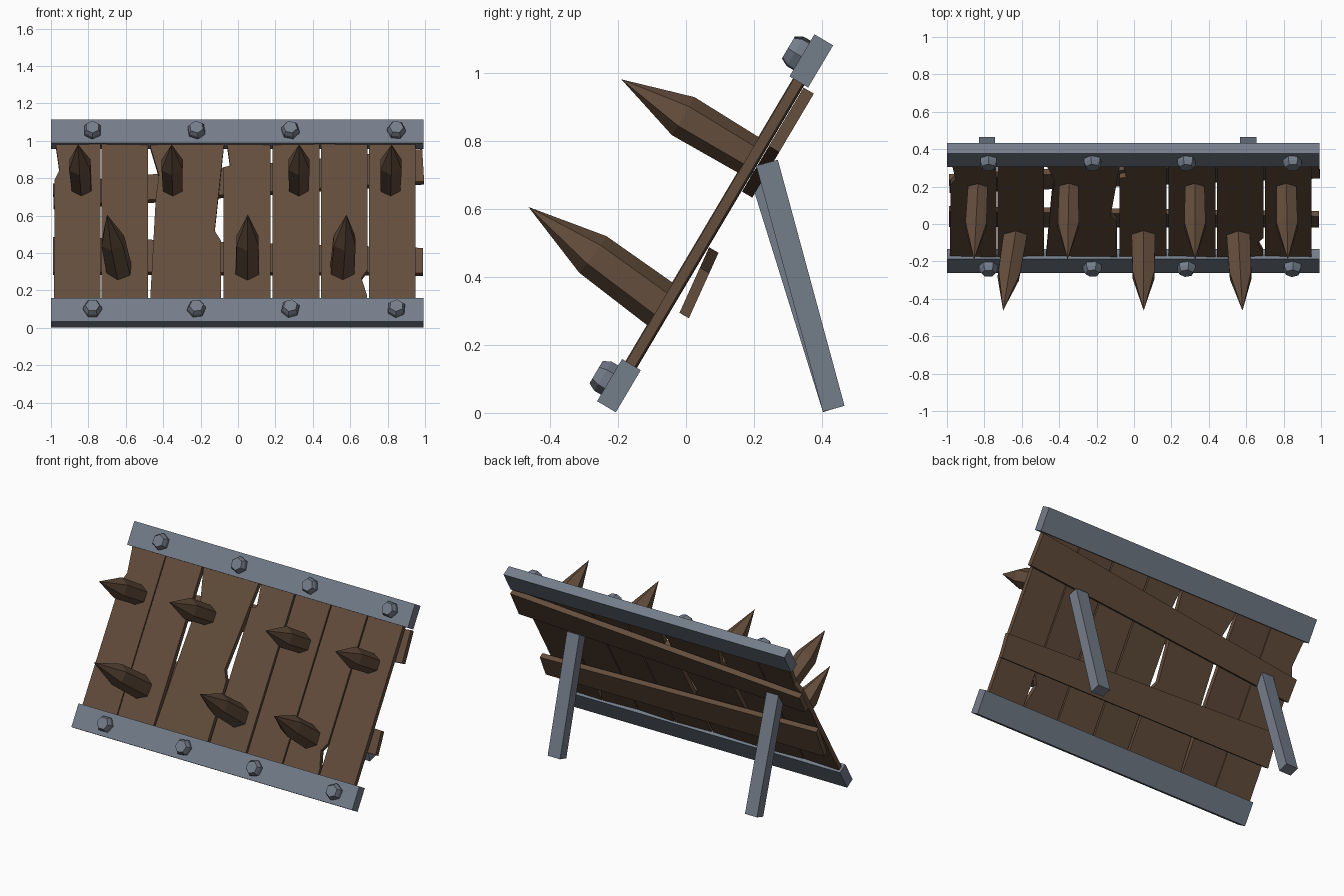
import bpy, bmesh, math
from mathutils import Matrix, Vector

if "Cube" in bpy.data.objects:
    bpy.data.objects.remove(bpy.data.objects["Cube"])


def material(name, rgb):
    m = bpy.data.materials.new(name)
    m.diffuse_color = (*rgb, 1)
    m.use_nodes = True
    m.node_tree.nodes["Principled BSDF"].inputs["Base Color"].default_value = m.diffuse_color
    return m


wood = material("brown wood", (0.125, 0.074, 0.045))
steel = material("grey steel", (0.175, 0.205, 0.255))

# Leaning panel frame: local x = width, y = up the slope, z = out of the front
LEAN = math.atan2(0.954, 0.565)
FRAME = Matrix.Translation((0, -0.197, 0.080)) @ Matrix.Rotation(LEAN, 4, 'X')
RISE = 1.109


def finish(name, bm, mat, matrix=None):
    if matrix is not None:
        bm.transform(matrix)
    bmesh.ops.recalc_face_normals(bm, faces=bm.faces)
    me = bpy.data.meshes.new(name)
    bm.to_mesh(me)
    bm.free()
    me.materials.append(mat)
    ob = bpy.data.objects.new(name, me)
    bpy.context.collection.objects.link(ob)
    return ob


def plate(name, outline, depth, thick, mat, slope_x=0, slope_y=0):
    """Extruded outline lying in the panel, slightly tipped about its centre."""
    cx = sum(p[0] for p in outline) / len(outline)
    cy = sum(p[1] for p in outline) / len(outline)
    bm = bmesh.new()
    rings = []
    for w in (depth - thick / 2, depth + thick / 2):
        rings.append([bm.verts.new((x, y, w + (x - cx) * slope_x + (y - cy) * slope_y))
                      for x, y in outline])
    bm.faces.new(rings[0][::-1])
    bm.faces.new(rings[1])
    n = len(outline)
    for i in range(n):
        j = (i + 1) % n
        bm.faces.new((rings[0][i], rings[0][j], rings[1][j], rings[1][i]))
    return finish(name, bm, mat, FRAME)


def stud(name, base, tip, profile, mat, turn=0):
    """Six-sided solid along base->tip; profile = (fraction, radius) pairs."""
    base, tip = Vector(base), Vector(tip)
    axis = (tip - base).normalized()
    side = axis.cross(Vector((0, 0, 1))).normalized()
    up = side.cross(axis)
    bm = bmesh.new()
    last = None
    for t, r in profile:
        c = base.lerp(tip, t)
        if r == 0:
            apex = bm.verts.new(c)
            for i in range(6):
                bm.faces.new((last[i], last[(i + 1) % 6], apex))
            last = None
            break
        ring = []
        for i in range(6):
            a = math.pi / 3 * i + turn
            ring.append(bm.verts.new(c + up * r * math.cos(a) + side * r * math.sin(a)))
        if last is None:
            bm.faces.new(ring)
        else:
            for i in range(6):
                j = (i + 1) % 6
                bm.faces.new((last[i], last[j], ring[j], ring[i]))
        last = ring
    if last:
        bm.faces.new(last)
    return finish(name, bm, mat)


def box_between(name, a, b, width, thick, mat):
    a, b = Vector(a), Vector(b)
    d = b - a
    bm = bmesh.new()
    bmesh.ops.create_cube(bm, size=1)
    bm.transform(Matrix.Diagonal((width, thick, d.length, 1)))
    rot = Matrix.Rotation(math.atan2(-d.y, d.z), 4, 'X')
    return finish(name, bm, mat, Matrix.Translation((a + b) / 2) @ rot)


# Planks, some with chipped edges
T = RISE - 0.02
planks = [
    [(-0.985, 0.02), (-0.735, 0.02), (-0.735, T), (-0.98, T), (-0.955, 0.88), (-0.98, 0.82)],
    [(-0.73, 0.02), (-0.48, 0.02), (-0.48, T), (-0.73, T)],
    [(-0.472, 0.02), (-0.092, 0.02), (-0.092, 0.44), (-0.125, 0.50), (-0.088, 0.90),
     (-0.07, T), (-0.475, T), (-0.467, 1.02), (-0.423, 0.85), (-0.44, 0.70)],
    [(-0.077, 0.02), (0.175, 0.02), (0.175, T), (-0.065, T), (-0.042, 0.905), (-0.077, 0.895)],
    [(0.185, 0.02), (0.437, 0.02), (0.437, T), (0.185, T)],
    [(0.445, 0.02), (0.69, 0.02), (0.69, 0.10), (0.66, 0.21), (0.692, 0.26), (0.692, T), (0.445, T)],
    [(0.70, 0.02), (0.95, 0.02), (0.95, T), (0.70, T)],
]
tips = (0.03, -0.03, 0.015, -0.02, 0.03, -0.03, 0.02)
for i, (pts, tip) in enumerate(zip(planks, tips)):
    plate(f"plank_{i + 1}", pts, 0.0, 0.03, wood, slope_x=tip)

# Tapered cross boards on the back
plate("upper_back_board", [(-0.985, 0.675), (0.995, 0.83), (0.985, 1.03), (-0.99, 0.815)],
      -0.038, 0.035, wood)
plate("lower_back_board", [(-0.99, 0.28), (0.99, 0.275), (0.99, 0.42), (-0.99, 0.485)],
      -0.050, 0.032, wood, slope_y=0.11)

# Steel rails and their bolts
for label, y in (("bottom", 0.0), ("top", RISE)):
    plate(f"{label}_rail", [(-1.0, y - 0.072), (0.993, y - 0.072),
                            (0.993, y + 0.072), (-1.0, y + 0.072)], 0, 0.064, steel)
    for i, x in enumerate((-0.778, -0.222, 0.28, 0.847)):
        stud(f"{label}_bolt_{i + 1}", FRAME @ Vector((x, y, 0.02)),
             FRAME @ Vector((x, y, 0.078)), [(0, 0.05), (0.6, 0.05), (1, 0.038)], steel,
             turn=0.15 * i + (0 if label == "top" else math.pi / 6))

# Wooden spikes: upper row of four, lower row of three
for i, (xb, xt) in enumerate(((-0.835, -0.855), (-0.348, -0.355), (0.325, 0.327), (0.815, 0.822))):
    stud(f"upper_spike_{i + 1}", (xb, 0.205, 0.745), (xt, -0.19, 0.98),
         [(0, 0.060), (0.54, 0.065), (1, 0)], wood)
for i, (xb, xt) in enumerate(((-0.635, -0.70), (0.05, 0.052), (0.558, 0.58))):
    stud(f"lower_spike_{i + 1}", (xb, -0.06, 0.308), (xt, -0.463, 0.605),
         [(0, 0.073), (0.53, 0.067), (1, 0)], wood)

# Steel prop legs
box_between("left_leg", (-0.787, 0.434, 0.012), (-0.787, 0.215, 0.715), 0.085, 0.066, steel)
box_between("right_leg", (0.612, 0.434, 0.012), (0.612, 0.238, 0.735), 0.088, 0.066, steel)
